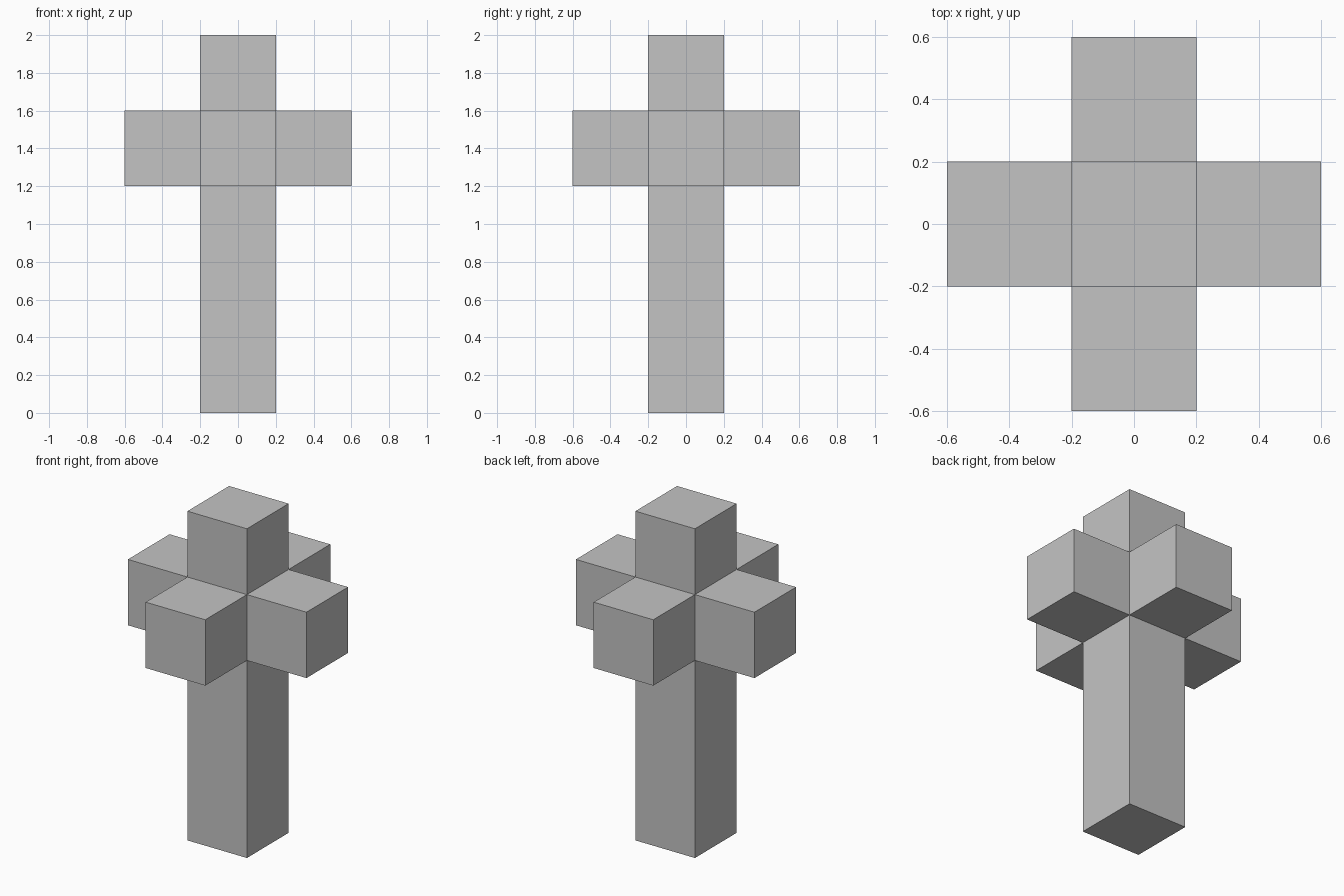
import bpy
import bmesh
from mathutils import Vector

cube = bpy.data.objects.get("Cube")
if cube:
    bpy.data.objects.remove(cube, do_unlink=True)

SIDE = 0.4           # edge of one cubic cell
HUB_Z = 1.4          # height of the crossing
STEM = 1.2           # length of the part below the crossing

# Plain grey material
grey = bpy.data.materials.new("plain grey")
grey.use_nodes = True
grey.diffuse_color = (0.55, 0.55, 0.55, 1)
grey.node_tree.nodes["Principled BSDF"].inputs["Base Color"].default_value = (0.55, 0.55, 0.55, 1)

# Central hub cell
bm = bmesh.new()
bmesh.ops.create_cube(bm, size=SIDE)
bmesh.ops.translate(bm, verts=bm.verts, vec=(0, 0, HUB_Z))
bm.normal_update()

# Every hub face grows outward: four arms, a top cell and a long stem
for face in list(bm.faces):
    normal = Vector(face.normal)
    length = STEM if normal.z < -0.5 else SIDE
    arm = bmesh.ops.extrude_discrete_faces(bm, faces=[face])["faces"][0]
    bmesh.ops.translate(bm, verts=arm.verts, vec=normal * length)

# Weld the arms where they meet at the hub
bmesh.ops.remove_doubles(bm, verts=bm.verts, dist=0.001)
bmesh.ops.recalc_face_normals(bm, faces=bm.faces)

mesh = bpy.data.meshes.new("six_armed_cross")
bm.to_mesh(mesh)
bm.free()
mesh.materials.append(grey)
cross = bpy.data.objects.new("six_armed_cross", mesh)
bpy.context.collection.objects.link(cross)
